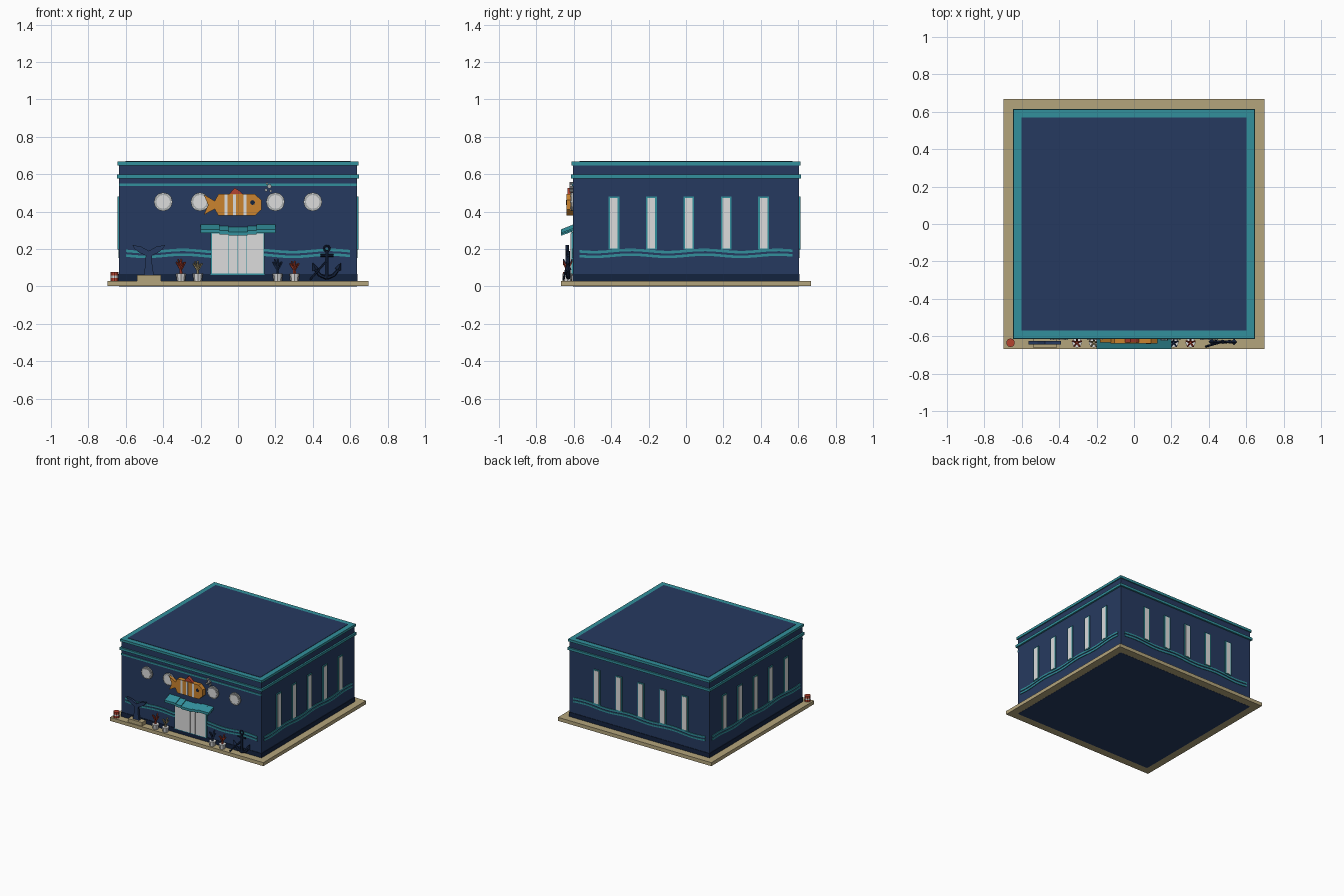
import bpy, bmesh, math
from mathutils import Vector

cube = bpy.data.objects.get("Cube")
if cube:
    bpy.data.objects.remove(cube, do_unlink=True)


def material(name, hex_code):
    rgb = [int(hex_code[i:i + 2], 16) / 255 for i in (0, 2, 4)]
    col = [c / 12.92 if c < 0.04 else ((c + 0.055) / 1.055) ** 2.4 for c in rgb] + [1]
    m = bpy.data.materials.new(name)
    m.use_nodes = True
    m.diffuse_color = col
    m.node_tree.nodes["Principled BSDF"].inputs["Base Color"].default_value = col
    return m


NAVY = material("navy", "263a60")
DARK = material("dark navy", "14233f")
TEAL = material("teal", "32909c")
SAND = material("sand", "b4a57c")
WHITE = material("off white", "dcdcdc")
GREY = material("rim grey", "a9acac")
ORANGE = material("orange", "cb842f")
RED = material("coral red", "b5432f")

HX, HY = 0.635, 0.603          # half size of the building


def finish(name, bm, mat):
    bmesh.ops.recalc_face_normals(bm, faces=bm.faces)
    mesh = bpy.data.meshes.new(name)
    bm.to_mesh(mesh)
    bm.free()
    mesh.materials.append(mat)
    ob = bpy.data.objects.new(name, mesh)
    bpy.context.collection.objects.link(ob)
    return ob


def solid(name, loop, offset, mat):
    """Extrude a closed 3D outline along an offset."""
    bm = bmesh.new()
    face = bm.faces.new([bm.verts.new(p) for p in loop])
    out = bmesh.ops.extrude_face_region(bm, geom=[face], use_keep_orig=True)
    moved = [v for v in out["geom"] if isinstance(v, bmesh.types.BMVert)]
    bmesh.ops.translate(bm, vec=Vector(offset), verts=moved)
    return finish(name, bm, mat)


def block(name, hx, hy, z0, z1, mat, x=0, y=0):
    loop = [(x - hx, y - hy, z0), (x + hx, y - hy, z0), (x + hx, y + hy, z0), (x - hx, y + hy, z0)]
    return solid(name, loop, (0, 0, z1 - z0), mat)


WALLS = {"front": lambda u, z, d: (u, -HY - d, z), "back": lambda u, z, d: (u, HY + d, z),
         "left": lambda u, z, d: (HX + d, u, z), "right": lambda u, z, d: (-HX - d, u, z)}


def panel(name, side, pts, mat, d0=-0.004, d1=0.006):
    """Outline in wall coordinates, extruded outward from the wall."""
    place = WALLS[side]
    loop = [place(u, z, d0) for u, z in pts]
    return solid(name, loop, Vector(place(0, 0, d1)) - Vector(place(0, 0, d0)), mat)


def rect(u0, u1, z0, z1):
    return [(u0, z0), (u1, z0), (u1, z1), (u0, z1)]


def disc(u, z, r, n):
    return [(u + r * math.cos(2 * math.pi * i / n), z + r * math.sin(2 * math.pi * i / n)) for i in range(n)]


def limb(name, a, b, r0, r1, mat, sides=6):
    """Tapered rod between two points."""
    a, b = Vector(a), Vector(b)
    bm = bmesh.new()
    bmesh.ops.create_cone(bm, cap_ends=True, segments=sides, radius1=r0, radius2=r1, depth=(b - a).length)
    turn = (b - a).to_track_quat("Z", "Y")
    bmesh.ops.rotate(bm, cent=(0, 0, 0), matrix=turn.to_matrix(), verts=bm.verts)
    bmesh.ops.translate(bm, vec=(a + b) / 2, verts=bm.verts)
    return finish(name, bm, mat)


# Ground slab and building mass
block("ground_slab", 0.697, 0.667, 0.001, 0.03, SAND)
block("building_floor", HX, HY, 0, 0.01, NAVY)
block("building_walls", HX, HY, 0.03, 0.65, NAVY)
block("baseboard", HX + 0.004, HY + 0.004, 0.03, 0.066, DARK)
block("lower_cornice", 0.648, 0.616, 0.578, 0.598, TEAL)
block("upper_cornice", 0.643, 0.612, 0.647, 0.667, TEAL)
block("roof", 0.602, 0.57, 0.66, 0.67, NAVY)
panel("front_band", "front", rect(-HX, HX, 0.537, 0.551), TEAL)


# Wavy double stripe on every wall
def wave_stripe(name, side, u0, u1, z, h):
    n = 32
    us = [u0 + (u1 - u0) * i / n for i in range(n + 1)]
    low = [(u, z + 0.006 * math.sin(u * 16)) for u in us]
    panel(name, side, low + [(u, w + h) for u, w in reversed(low)], TEAL, d1=0.005)


for side in WALLS:
    reach = 0.6 if side in ("front", "back") else 0.57
    for z in (0.157, 0.182):
        if side == "front":
            wave_stripe("wave_stripe_front", side, -reach, -0.14, z, 0.014)
            wave_stripe("wave_stripe_front", side, 0.14, reach, z, 0.014)
        else:
            wave_stripe("wave_stripe_" + side, side, -reach, reach, z, 0.014)

# Tall windows on the back and both sides
for side in ("back", "left", "right"):
    shift = -0.015 if side == "back" else 0.015
    for i in range(-2, 3):
        u = i * 0.2 + shift
        panel("window_frame_" + side, side, rect(u - 0.029, u + 0.029, 0.197, 0.48), TEAL, d1=0.008)
        panel("window_pane_" + side, side, rect(u - 0.02, u + 0.02, 0.203, 0.472), WHITE, d1=0.01)

# Entrance doors
panel("door_frame", "front", rect(-0.147, 0.143, 0.062, 0.29), TEAL, d1=0.01)
for u0, u1 in ((-0.14, -0.051), (-0.048, -0.003), (0, 0.043), (0.046, 0.136)):
    panel("door_panel", "front", rect(u0, u1, 0.068, 0.284), WHITE, d1=0.014)

# Rippled awning built from sloping slats
for i in range(8):
    x = -0.2 + i * 0.05
    z = 0.008 * math.cos((i - 0.5) * 1.05)
    loop = [(x, -0.60, 0.325 + z), (x, -0.667, 0.298 + z), (x, -0.667, 0.278 + z), (x, -0.60, 0.303 + z)]
    solid("awning_slat", loop, (0.05, 0, 0), TEAL)

# Portholes with bolted rims
for u in (-0.4, -0.203, 0.2, 0.4):
    panel("porthole_rim", "front", disc(u, 0.452, 0.05, 12), GREY, d1=0.012)
    panel("porthole_glass", "front", disc(u, 0.452, 0.037, 12), WHITE, d1=0.015)
    for bu, bz in disc(u, 0.452, 0.044, 8):
        panel("porthole_bolt", "front", disc(bu, bz, 0.004, 6), WHITE, d1=0.016)

# Fish sign
panel("fish_body", "front", [(-0.125, 0.415), (-0.105, 0.378), (0.09, 0.378), (0.125, 0.41),
                             (0.125, 0.462), (0.09, 0.493), (-0.105, 0.493), (-0.125, 0.455)], ORANGE, 0, 0.035)
panel("fish_tail", "front", [(-0.122, 0.415), (-0.122, 0.455), (-0.183, 0.492),
                             (-0.16, 0.435), (-0.183, 0.382)], ORANGE, 0.004, 0.03)
panel("fish_top_fin", "front", [(-0.05, 0.49), (0.03, 0.49), (0.01, 0.51), (-0.018, 0.527)], RED, 0.005, 0.03)
for u in (-0.065, -0.018, 0.038):
    panel("fish_stripe", "front", rect(u - 0.008, u + 0.008, 0.3785, 0.4925), WHITE, 0.034, 0.037)
panel("fish_eye", "front", disc(0.078, 0.448, 0.013, 8), DARK, 0.034, 0.038)
for u, z, r in ((0.15, 0.515, 0.008), (0.168, 0.535, 0.012), (0.155, 0.55, 0.007), (0.175, 0.51, 0.007)):
    panel("bubble", "front", disc(u, z, r, 8), GREY, 0, 0.02)

# Whale tail statue on a plinth
block("statue_plinth", 0.064, 0.025, 0.03, 0.06, SAND, -0.475, -0.635)
half = [(0.027, 0.06), (0.018, 0.12), (0.016, 0.165), (0.05, 0.18), (0.075, 0.2), (0.088, 0.222), (0.04, 0.212)]
outline = half + [(0, 0.19)] + [(-u, z) for u, z in reversed(half)]
panel("whale_tail", "front", [(u - 0.477, z) for u, z in outline], NAVY, 0.022, 0.04)

# Potted corals
for x, mat, height in ((-0.305, RED, 0.075), (-0.215, SAND, 0.065), (0.212, NAVY, 0.075), (0.302, RED, 0.065)):
    y = -0.634
    limb("coral_pot", (x, y, 0.03), (x, y, 0.068), 0.022, 0.027, WHITE, 8)
    limb("coral_stem", (x, y, 0.06), (x, y, 0.07 + height * 0.6), 0.008, 0.006, mat, 5)
    for k in range(5):
        a = k * math.tau / 5 + 0.3
        dx, dy = math.cos(a) * 0.026, math.sin(a) * 0.026
        z = 0.075 + height * 0.2
        limb("coral_branch", (x, y, z), (x + dx, y + dy, 0.07 + height * (0.8 + 0.2 * (k % 2))), 0.007, 0.004, mat, 5)

# Striped barrel
for z0, z1, mat in ((0.03, 0.046, RED), (0.046, 0.058, WHITE), (0.058, 0.078, RED)):
    limb("barrel_band", (-0.66, -0.635, z0), (-0.66, -0.635, z1), 0.023, 0.023, mat, 10)

# Anchor with ring, stock, curved arms and flukes
ax, ay = 0.475, -0.63
limb("anchor_shank", (ax, ay, 0.045), (ax, ay, 0.19), 0.012, 0.009, DARK)
limb("anchor_stock", (ax - 0.035, ay, 0.165), (ax + 0.035, ay, 0.165), 0.007, 0.007, DARK)
ring = [(ax + u, ay, 0.203 + z) for u, z in disc(0, 0, 0.015, 10)]
for i, p in enumerate(ring):
    limb("anchor_ring", p, ring[i - 1], 0.005, 0.005, DARK)
for s in (-1, 1):
    arm = [(ax + s * u, ay, z) for u, z in ((0, 0.045), (0.035, 0.058), (0.058, 0.085), (0.066, 0.105))]
    for a, b in zip(arm, arm[1:]):
        limb("anchor_arm", a, b, 0.010, 0.008, DARK)
    limb("anchor_fluke", (ax + s * 0.06, ay, 0.09), (ax + s * 0.075, ay, 0.125), 0.018, 0.001, DARK, 4)
limb("anchor_chain", (0.385, -0.655, 0.036), (0.468, -0.632, 0.13), 0.006, 0.006, DARK)
